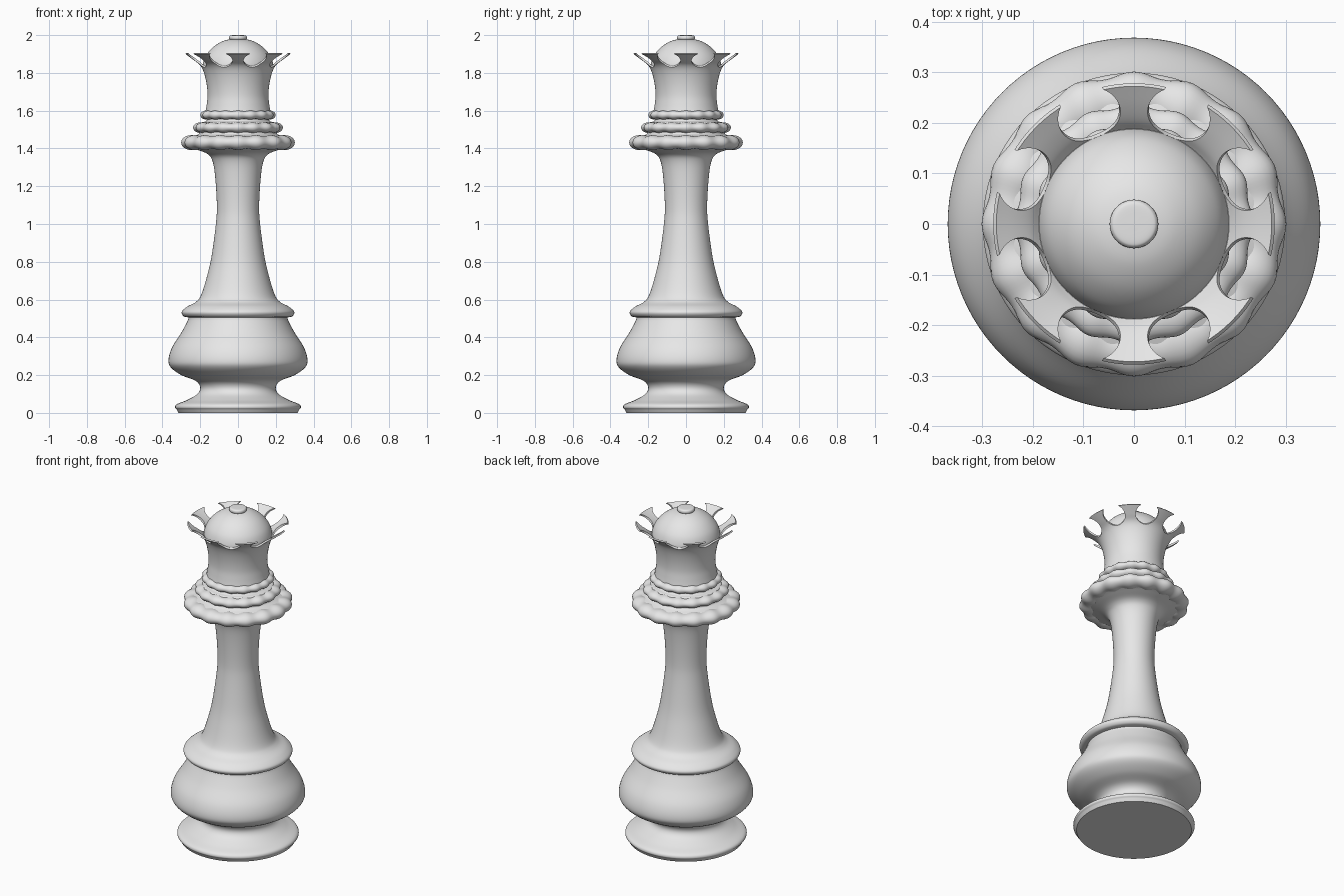
import bpy, bmesh
from math import sin, cos, pi, radians
from mathutils import Matrix, Vector

cube = bpy.data.objects.get("Cube")
if cube:
    bpy.data.objects.remove(cube, do_unlink=True)

# Single stone-grey finish
grey = bpy.data.materials.new("light grey")
grey.use_nodes = True
GREY = (0.8, 0.8, 0.8, 1)
grey.diffuse_color = GREY
grey.node_tree.nodes["Principled BSDF"].inputs["Base Color"].default_value = GREY


def spline(pts, steps=6):
    """Smooth curve through (radius, height) points."""
    p = [Vector(q) for q in pts]
    p = [2 * p[0] - p[1]] + p + [2 * p[-1] - p[-2]]
    out = []
    for a, b, c, d in zip(p, p[1:], p[2:], p[3:]):
        for i in range(steps):
            t = i / steps
            out.append(0.5 * (2 * b + (c - a) * t + (2 * a - 5 * b + 4 * c - d) * t * t
                              + (3 * b - a - 3 * c + d) * t ** 3))
    return out + [p[-2]]


def finish(name, bm):
    mesh = bpy.data.meshes.new(name)
    bmesh.ops.recalc_face_normals(bm, faces=bm.faces)
    bm.to_mesh(mesh)
    bm.free()
    mesh.materials.append(grey)
    obj = bpy.data.objects.new(name, mesh)
    bpy.context.collection.objects.link(obj)
    return obj


def smooth(obj, angle=40):
    bpy.ops.object.select_all(action='DESELECT')
    obj.select_set(True)
    bpy.context.view_layer.objects.active = obj
    bpy.ops.object.shade_smooth_by_angle(angle=radians(angle))


def lathe(name, *pieces, sides=96):
    """Turn smooth profile pieces, meeting at corners, and cap both ends."""
    prof = []
    for piece in pieces:
        prof += [q for q in spline(piece) if not prof or (q - prof[-1]).length > 1e-5]
    bm = bmesh.new()
    rings = [[bm.verts.new((r * cos(2 * pi * k / sides), r * sin(2 * pi * k / sides), z))
              for k in range(sides)] for r, z in prof]
    for lo, hi in zip(rings, rings[1:]):
        for k in range(sides):
            n = (k + 1) % sides
            bm.faces.new((lo[k], lo[n], hi[n], hi[k]))
    bm.faces.new(rings[0])
    bm.faces.new(rings[-1])
    return finish(name, bm)


def beaded_ring(name, radius, z, width, height, waves=16, sides=192, around=24):
    """Solid collar with a gently lobed rim."""
    bm = bmesh.new()
    loops = []
    for k in range(sides):
        a = 2 * pi * k / sides
        swell = 1 + 0.1 * cos(waves * a)
        loop = []
        for j in range(around):
            t = 2 * pi * j / around
            r = radius - width + width * swell * cos(t)
            loop.append(bm.verts.new((r * cos(a), r * sin(a), z + height * swell * sin(t))))
        loops.append(loop)
    for k in range(sides):
        p, q = loops[k], loops[(k + 1) % sides]
        for j in range(around):
            n = (j + 1) % around
            bm.faces.new((p[j], q[j], q[n], p[n]))
    smooth(finish(name, bm))


# Foot, bulb, shoulder and stem
smooth(lathe(
    "body",
    [(0.315, 0.0), (0.325, 0.018)],
    [(0.325, 0.018), (0.333, 0.03), (0.322, 0.047), (0.27, 0.068), (0.215, 0.1), (0.2, 0.135),
     (0.225, 0.17), (0.3, 0.2), (0.355, 0.24), (0.368, 0.28), (0.35, 0.345), (0.3, 0.425),
     (0.268, 0.485), (0.262, 0.505)],
    [(0.262, 0.505), (0.288, 0.512), (0.298, 0.535), (0.27, 0.562), (0.222, 0.588),
     (0.195, 0.625), (0.165, 0.72), (0.14, 0.83), (0.117, 1.0), (0.112, 1.1), (0.12, 1.24),
     (0.134, 1.33), (0.16, 1.37), (0.215, 1.392), (0.26, 1.405)],
    [(0.26, 1.405), (0.25, 1.46)],
    [(0.25, 1.46), (0.21, 1.475), (0.205, 1.49)],
    [(0.205, 1.49), (0.195, 1.535), (0.165, 1.55), (0.165, 1.62)]))

# Three lobed collars
beaded_ring("lower_collar", 0.296, 1.431, 0.05, 0.036)
beaded_ring("middle_collar", 0.234, 1.51, 0.04, 0.026)
beaded_ring("upper_collar", 0.196, 1.577, 0.03, 0.022)

# Flared crown, solid below and hollow at the rim
crown = lathe(
    "crown",
    [(0.175, 1.58), (0.166, 1.63), (0.161, 1.68), (0.166, 1.74), (0.18, 1.8),
     (0.2, 1.84), (0.235, 1.868), (0.278, 1.9)],
    [(0.278, 1.9), (0.272, 1.906)],
    [(0.272, 1.906), (0.232, 1.88), (0.205, 1.859), (0.188, 1.84)],
    [(0.188, 1.84), (0.05, 1.84)])

# Eight round notches between the prongs
bm = bmesh.new()
for i in range(8):
    place = (Matrix.Rotation(radians(22.5 + 45 * i), 4, 'Z')
             @ Matrix.Translation((0.238, 0, 1.874))
             @ Matrix.Rotation(radians(-35), 4, 'Y'))
    bmesh.ops.create_cone(bm, cap_ends=True, segments=40, radius1=0.063, radius2=0.063,
                          depth=0.12, matrix=place)
cutter = finish("notch_cutter", bm)
cutter.hide_render = True
cut = crown.modifiers.new("notches", 'BOOLEAN')
cut.operation = 'DIFFERENCE'
cut.solver = 'EXACT'
cut.object = cutter
bpy.context.view_layer.objects.active = crown
bpy.ops.object.modifier_apply(modifier=cut.name)
bpy.data.objects.remove(cutter, do_unlink=True)
smooth(crown)

# Dome and its button
smooth(lathe(
    "dome",
    [(0.186, 1.82), (0.186, 1.85), (0.168, 1.895), (0.13, 1.938), (0.08, 1.968),
     (0.03, 1.98), (0.005, 1.981)]))
smooth(lathe(
    "button",
    [(0.036, 1.97), (0.046, 1.979), (0.048, 1.987), (0.045, 1.995), (0.036, 1.999),
     (0.005, 2.0)], sides=48))
